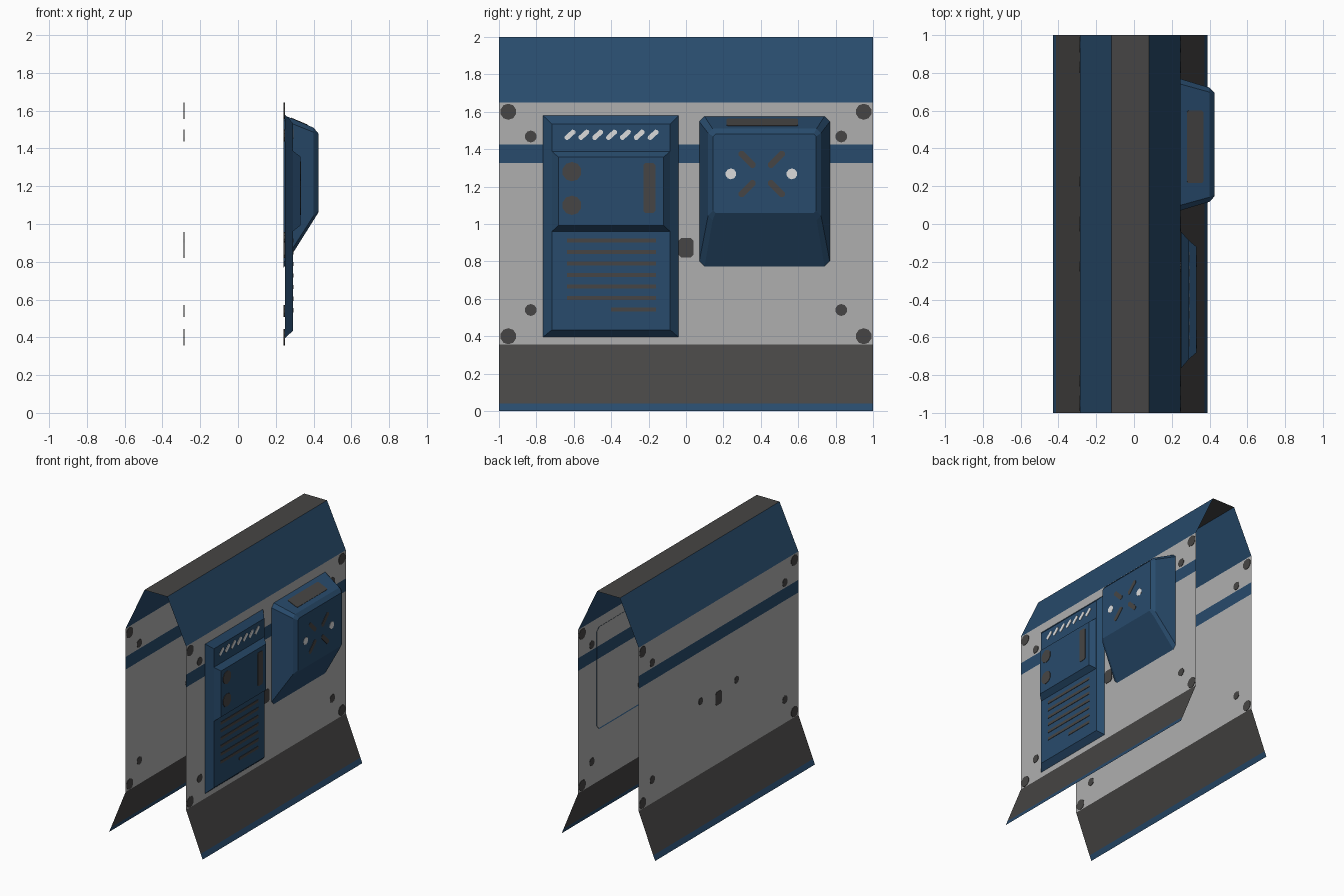
import bpy, bmesh, math
from mathutils import Vector

if "Cube" in bpy.data.objects:
    bpy.data.objects.remove(bpy.data.objects["Cube"])


def material(name, rgb):
    m = bpy.data.materials.new(name)
    m.diffuse_color = (*rgb, 1)
    m.use_nodes = True
    m.node_tree.nodes["Principled BSDF"].inputs["Base Color"].default_value = m.diffuse_color
    return m


GREY = material("wall light grey", (0.43, 0.43, 0.43))
BLUE = material("painted blue", (0.021, 0.070, 0.150))
DARK = material("dark grey", (0.062, 0.060, 0.058))
PALE = material("pale marking", (0.72, 0.72, 0.72))
CX, WALL = -0.02, 0.265     # middle plane of the shell and half distance of its walls
RIGHT, LEFT = CX + WALL, CX - WALL


def finish(name, bm, mats):
    me = bpy.data.meshes.new(name)
    bm.to_mesh(me)
    bm.free()
    for m in mats:
        me.materials.append(m)
    ob = bpy.data.objects.new(name, me)
    bpy.context.collection.objects.link(ob)
    return ob


def rect(y0, y1, z0, z1, c=0.0):
    """Rectangle outline in the y-z plane, with corners cut off by c."""
    if not c:
        return [(y0, z0), (y1, z0), (y1, z1), (y0, z1)]
    return [(y0 + c, z0), (y1 - c, z0), (y1, z0 + c), (y1, z1 - c),
            (y1 - c, z1), (y0 + c, z1), (y0, z1 - c), (y0, z0 + c)]


def disc(y, z, r, n=10):
    return [(y + r * math.cos(math.tau * (i + .5) / n),
             z + r * math.sin(math.tau * (i + .5) / n)) for i in range(n)]


def bar(y, z, length, width, angle):
    c, s = math.cos(angle), math.sin(angle)
    return [(y + a * c - b * s, z + a * s + b * c)
            for a, b in rect(-length / 2, length / 2, -width / 2, width / 2, width * .3)]


def loft(name, rings, mat):
    """Open-backed housing: y-z rings at rising x, capped at the front."""
    bm = bmesh.new()
    loops = [[bm.verts.new((x, y, z)) for y, z in pts] for x, pts in rings]
    for a, b in zip(loops, loops[1:]):
        n = len(a)
        for i in range(n):
            j = (i + 1) % n
            bm.faces.new((a[i], a[j], b[j], b[i]))
    bm.faces.new(loops[-1])
    return finish(name, bm, [mat])


def plates(name, outlines, x, mat, t=0.003):
    """Thin painted plates, reaching t either side of the plane at x."""
    bm = bmesh.new()
    for pts in outlines:
        back = [bm.verts.new((x - t, y, z)) for y, z in pts]
        front = [bm.verts.new((x + t, y, z)) for y, z in pts]
        bm.faces.new(front)
        bm.faces.new(back[::-1])
        for i in range(len(pts)):
            j = (i + 1) % len(pts)
            bm.faces.new((back[i], back[j], front[j], front[i]))
    return finish(name, bm, [mat])


# Folded sheet shell: half profile as (distance from middle, height), colour per strip
half = [(.41, 0), (.393, .04), (WALL, .355), (WALL, 1.325), (WALL, 1.425), (WALL, 1.65), (.10, 2)]
strip = [1, 2, 0, 1, 0, 1]
profile = [(CX + d, z) for d, z in half] + [(CX - d, z) for d, z in reversed(half)]
colours = strip + [2] + strip[::-1]
bm = bmesh.new()
near = [bm.verts.new((x, -1, z)) for x, z in profile]
far = [bm.verts.new((x, 1, z)) for x, z in profile]
for i, c in enumerate(colours):
    bm.faces.new((near[i], far[i], far[i + 1], near[i + 1])).material_index = c
finish("wall_shell", bm, [GREY, BLUE, DARK])

# Bolts, slot and pin holes on both walls
marks = [disc(s * .95, z, .043) for s in (-1, 1) for z in (.40, 1.60)]
marks += [disc(s * .83, z, .032) for s in (-1, 1) for z in (.54, 1.468)]
marks += [disc(s * .225, .93, .028) for s in (-1, 1)]
marks.append(rect(-.04, .04, .82, .925, .015))
plates("right_wall_bolts", marks, RIGHT, DARK)
plates("left_wall_bolts", marks, LEFT, DARK)

# Tall control panel with a raised box
loft("control_panel", [(.248, rect(-.765, -.04, .395, 1.58)),
                       (.29, rect(-.717, -.085, .434, 1.535))], BLUE)
loft("raised_box", [(.289, rect(-.717, -.085, .96, 1.389)),
                    (.33, rect(-.682, -.12, .992, 1.357))], BLUE)
plates("panel_vents", [rect(-.40 if i == 6 else -.635, -.16, .901 - i * .0615, .923 - i * .0615)
                       for i in range(7)], .29, DARK)
plates("panel_slashes", [bar(-.62 + i * .074, 1.477, .068, .026, math.radians(42))
                         for i in range(7)], .29, PALE)
plates("box_knobs", [disc(-.61, z, .052) for z in (1.28, 1.10)]
       + [rect(-.228, -.163, 1.06, 1.325, .01)], .33, DARK)

# Bulging hood, sloped long at the bottom
loft("hood", [(.241, rect(.07, .77, .767, 1.577, .028)),
              (.40, rect(.118, .722, 1.02, 1.51, .024)),
              (.425, rect(.145, .695, 1.06, 1.48, .012))], BLUE)
plates("hood_cross", [bar(.405 + .078 * a, 1.268 + .078 * b, .115, .034, math.radians(45) * a * b)
                      for a in (-1, 1) for b in (-1, 1)], .425, DARK, .002)
plates("hood_lamps", [disc(y, 1.268, .029) for y in (.24, .566)], .425, PALE, .002)

# Vent laid on the sloping hood top
vent = plates("hood_top_vent", [rect(.217, .60, -.047, .047, .008)], 0, DARK)
slope = Vector((.40 - .241, 0, 1.51 - 1.577))
vent.rotation_euler = (0, math.pi / 2 + math.atan2(-slope.z, slope.x) - math.pi, 0)
vent.location = Vector((.241, 0, 1.577)) + slope * ((.323 - .241) / slope.x)
